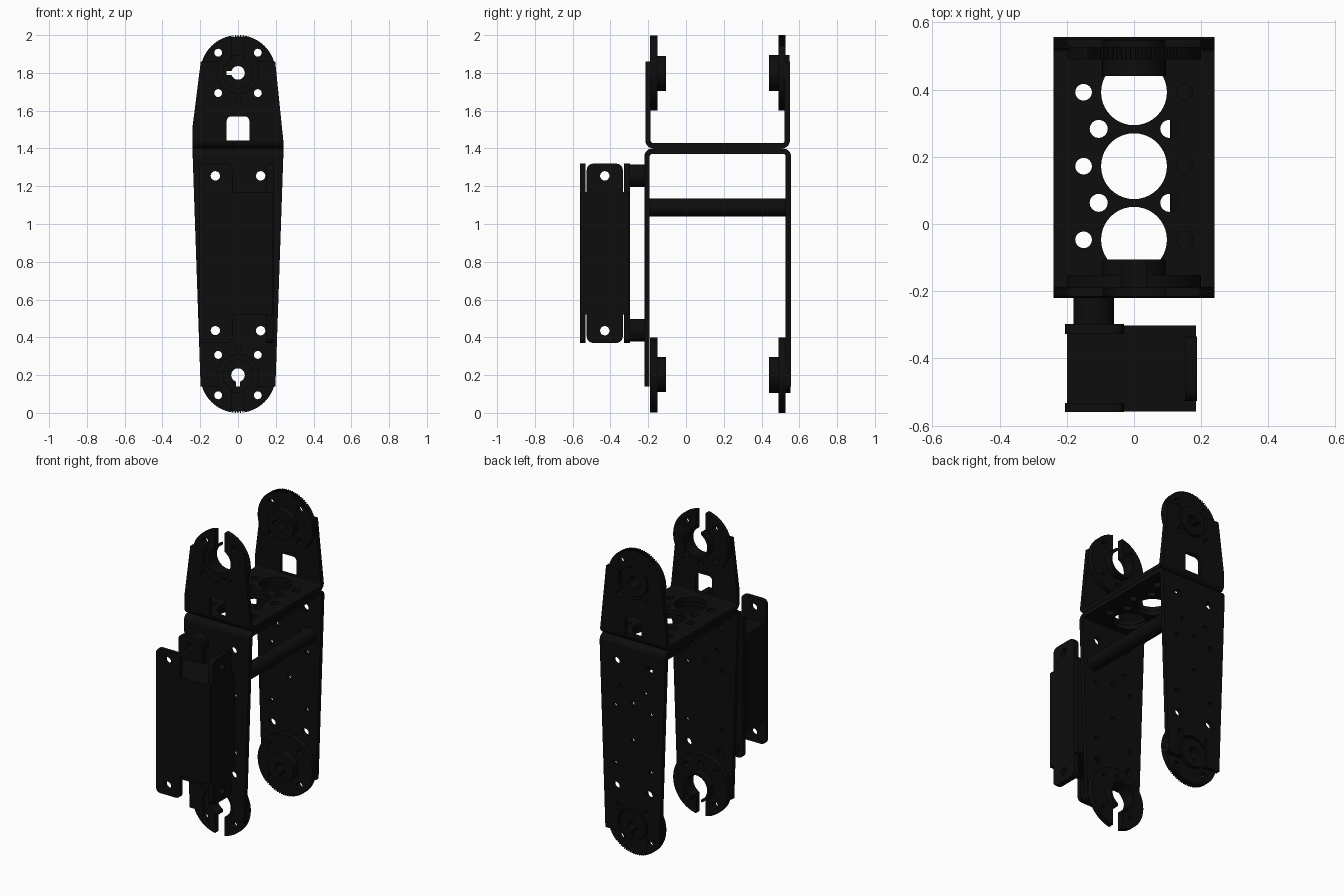
import bpy, bmesh, math
from mathutils import Matrix, Vector

if "Cube" in bpy.data.objects:
    bpy.data.objects.remove(bpy.data.objects["Cube"])

black = bpy.data.materials.new("black_metal")
black.use_nodes = True
COLOUR = (0.004, 0.004, 0.004, 1)
black.diffuse_color = COLOUR
black.node_tree.nodes["Principled BSDF"].inputs["Base Color"].default_value = COLOUR

# Local plane -> world: drawing axes (u, v) and the extrusion axis
PLANES = {
    "XZ": Matrix(((1, 0, 0), (0, 0, -1), (0, 1, 0))).to_4x4(),   # extrudes along y
    "YZ": Matrix(((0, 0, 1), (1, 0, 0), (0, 1, 0))).to_4x4(),    # extrudes along x
    "XY": Matrix.Identity(4),                                    # extrudes along z
}
AXIS = {"XZ": Vector((0, 1, 0)), "YZ": Vector((1, 0, 0)), "XY": Vector((0, 0, 1))}


def plate(name, plane, lo, hi, outline, holes=()):
    """Flat outline with holes, extruded from lo to hi across its plane."""
    cu = bpy.data.curves.new(name, "CURVE")
    cu.dimensions, cu.fill_mode, cu.extrude = "2D", "BOTH", (hi - lo) / 2
    for pts in (outline, *holes):
        sp = cu.splines.new("POLY")
        sp.points.add(len(pts) - 1)
        for p, (u, v) in zip(sp.points, pts):
            p.co = (u, v, 0, 1)
        sp.use_cyclic_u = True
    tmp = bpy.data.objects.new(name + "_tmp", cu)
    bpy.context.collection.objects.link(tmp)
    dg = bpy.context.evaluated_depsgraph_get()
    me = bpy.data.meshes.new_from_object(tmp.evaluated_get(dg))
    bpy.data.objects.remove(tmp)
    bpy.data.curves.remove(cu)
    me.transform(Matrix.Translation(AXIS[plane] * (lo + hi) / 2) @ PLANES[plane])
    bm = bmesh.new()
    bm.from_mesh(me)
    bmesh.ops.remove_doubles(bm, verts=bm.verts, dist=1e-5)
    bmesh.ops.recalc_face_normals(bm, faces=bm.faces)
    bm.to_mesh(me)
    bm.free()
    me.name = name
    me.materials.clear()
    me.materials.append(black)
    ob = bpy.data.objects.new(name, me)
    bpy.context.collection.objects.link(ob)
    bpy.ops.object.select_all(action="DESELECT")
    ob.select_set(True)
    bpy.context.view_layer.objects.active = ob
    bpy.ops.object.shade_smooth_by_angle(angle=math.radians(30))
    return ob


def arc(cx, cy, r, a0, a1, n=24):
    """Points on an arc, angles in degrees."""
    return [(cx + r * math.cos(math.radians(a0 + (a1 - a0) * i / n)),
             cy + r * math.sin(math.radians(a0 + (a1 - a0) * i / n))) for i in range(n + 1)]


def circle(cx, cy, r, n=24):
    return arc(cx, cy, r, 0, 360, n)[:-1]


def rounded(pts, r=0.03, n=5):
    """Polygon with every corner rounded."""
    out = []
    for i, p in enumerate(pts):
        p, a, b = Vector(p), Vector(pts[i - 1]), Vector(pts[(i + 1) % len(pts)])
        s, e = p + (a - p).normalized() * r, p + (b - p).normalized() * r
        for k in range(n + 1):
            t = k / n
            out.append(tuple(s * (1 - t) ** 2 + p * 2 * t * (1 - t) + e * t * t))
    return out


def rect(u0, u1, v0, v1):
    return [(u0, v0), (u1, v0), (u1, v1), (u0, v1)]


def keyhole(cz, direction):
    """Shaft hole with a narrow key slot pointing along an angle."""
    return (arc(0, cz, 0.036, direction + 16, direction + 344) +
            [p for a in (-9.5, 9.5) for p in arc(0, cz, 0.062, direction + a, direction + a, 1)[:1]])


def fork(cz, up, r_out, r_in):
    """C-shaped outline, open towards the free end."""
    d = 90 if up else -90
    ao = math.degrees(math.asin(0.035 / r_out))
    ai = math.degrees(math.asin(0.035 / r_in))
    return arc(0, cz, r_out, d + ao, d + 360 - ao, 48) + arc(0, cz, r_in, d + 360 - ai, d + ai, 32)


def toothed_disc(cz, up):
    """Disc with small teeth around its free end."""
    d = 90 if up else -90
    body = arc(0, cz, 0.2, d + 45, d + 315, 44)
    teeth = []
    for i in range(23):
        a = math.radians(d - 44 + i * 4)
        for da, r in ((-0.017, 0.2), (0.013, 0.2), (0.017, 0.192), (0.047, 0.192)):
            teeth.append((r * math.cos(a + da), cz + r * math.sin(a + da)))
    return body + teeth[:-2]


T, R = 0.028, 0.04      # sheet thickness and bend radius


def screws(cz):
    return [circle(sx * 0.105, cz + dz, 0.021, 16) for sx in (-1, 1) for dz in (-0.107, 0.107)]


# Sheet outlines with a round relief at the joint end
def lower_outline():
    a = math.degrees(math.asin(0.06 / 0.11))
    return [(0.24, 1.36), (-0.24, 1.36), (-0.198, 0.14)] + arc(0, 0.2, 0.11, 180 + a, -a) + [(0.198, 0.14)]


def upper_outline():
    a = math.degrees(math.asin(0.06 / 0.11))
    window = [(0.06, 1.44)] + arc(0.035, 1.545, 0.025, 0, 90, 5) + arc(-0.035, 1.545, 0.025, 90, 180, 5) + [(-0.06, 1.44)]
    return ([(0.24, 1.44)] + window + [(-0.24, 1.44), (-0.24, 1.52), (-0.197, 1.86)] +
            arc(0, 1.8, 0.11, 180 - a, 360 + a) + [(0.197, 1.86)])


lower_holes = [circle(x, z, 0.025, 16) for x, z in (
    (-0.12, 1.255), (0.12, 1.255), (-0.12, 0.435), (0.12, 0.435))]
lower_holes += [circle(x, z, 0.016, 12) for x, z in (
    (-0.13, 0.96), (0.13, 0.96), (0, 1.0), (-0.09, 1.09), (0.09, 1.09), (0, 0.76),
    (-0.13, 0.58), (0.13, 0.58))]
lower_holes += [circle(sx * 0.105, 0.307, 0.021, 16) for sx in (-1, 1)]
upper_holes = [circle(sx * 0.105, 1.693, 0.021, 16) for sx in (-1, 1)]

# Web holes: large lightening holes with small ones beside them
web_holes = [circle(0, y, 0.098, 40) for y in (-0.047, 0.172, 0.392)]
web_holes += [circle(s * 0.15, y, 0.025, 16) for s in (-1, 1) for y in (-0.047, 0.172, 0.392)]
web_holes += [circle(s * 0.105, y, 0.027, 16) for s in (-1, 1) for y in (0.063, 0.283)]

# The two U brackets, back to back
for name, up, y0, y1, outline, holes in (
        ("lower", False, -0.22, 0.556, lower_outline(), lower_holes),
        ("upper", True, -0.215, 0.55, upper_outline(), upper_holes)):
    cz, blind = (1.8, 1.66) if up else (0.2, 0.34)
    plate(name + "_front_sheet", "XZ", y0, y0 + T, outline, holes + [circle(0, blind, 0.018, 16)])
    plate(name + "_back_sheet", "XZ", y1 - T, y1, outline, holes)
    web_z = (1.401, 1.401 + T) if up else (1.399 - T, 1.399)
    plate(name + "_web", "XY", *web_z, rect(-0.24, 0.24, y0 + R, y1 - R), web_holes)
    bz = 1.401 + R if up else 1.399 - R
    for side, cy, a in (("front", y0 + R, 180 if up else 90), ("back", y1 - R, 270 if up else 0)):
        plate(f"{name}_{side}_bend", "YZ", -0.24, 0.24,
              arc(cy, bz, R, a, a + 90, 8) + arc(cy, bz, R - T, a + 90, a, 8))

    # Front joint: open fork plate and collar
    plate(name + "_front_fork", "XZ", -0.19, -0.152, fork(cz, up, 0.2, 0.08),
          screws(cz) + [circle(0, blind, 0.018, 16)])
    plate(name + "_front_collar", "XZ", -0.152, -0.105, fork(cz, up, 0.096, 0.08))
    # Back joint: toothed disc and keyed hub
    key = keyhole(cz, 180 if up else 270)
    plate(name + "_back_disc", "XZ", 0.49, 0.526, toothed_disc(cz, up), screws(cz) + [key])
    plate(name + "_back_hub", "XZ", 0.44, 0.49, circle(0, cz, 0.095, 40), [key])
    plate(name + "_back_hub_cap", "XZ", 0.526, y1 - 0.002, circle(0, cz, 0.095, 40), [key])

# Cross bar between the lower sheets
plate("cross_bar", "XZ", -0.195, 0.53, circle(0.155, 1.087, 0.0475, 32))

# Equipment box on the front with eared mounting plates
plate("box_body", "XY", 0.52, 1.17, rect(-0.2, 0.185, -0.558, -0.302))
for name, y0, y1 in (("front", -0.56, -0.532), ("back", -0.328, -0.297)):
    ear = rounded(rect(-0.205, -0.03, 0.37, 1.32), 0.035)
    plate(f"box_{name}_ears", "XZ", y0, y1, ear, [circle(-0.12, z, 0.025, 16) for z in (0.435, 1.255)])
plate("box_side_ears", "YZ", 0.152, 0.187, rounded(rect(-0.526, -0.334, 0.37, 1.32), 0.04),
      [circle(-0.43, z, 0.025, 16) for z in (0.435, 1.255)])

# Standoffs holding the box
for name, z in (("lower", 0.437), ("upper", 1.255)):
    plate(name + "_standoff", "XZ", -0.297, -0.22, circle(-0.12, z, 0.06, 32), [circle(-0.12, z, 0.025, 16)])
